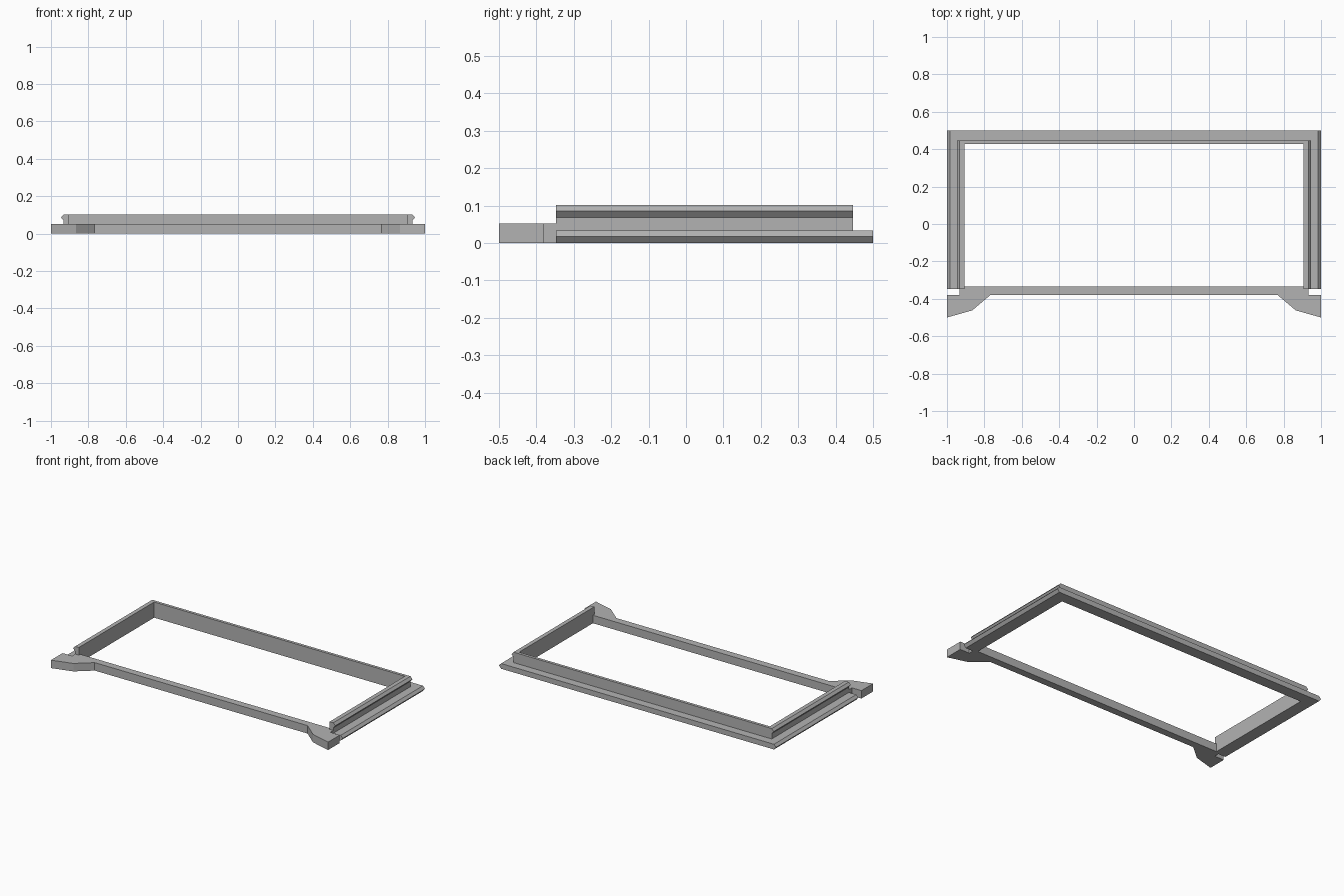
import bpy
import bmesh
from mathutils import Vector

cube = bpy.data.objects.get("Cube")
if cube:
    bpy.data.objects.remove(cube, do_unlink=True)

grey = bpy.data.materials.new("plain grey")
grey.use_nodes = True
grey.diffuse_color = (0.45, 0.45, 0.45, 1)
grey.node_tree.nodes["Principled BSDF"].inputs["Base Color"].default_value = grey.diffuse_color


def prism(name, outline, start, end, place):
    """Extrude a closed 2D outline from start to end; place maps (a, b, depth) to a point."""
    bm = bmesh.new()
    low, high = ([bm.verts.new(place(a, b, d)) for a, b in outline] for d in (start, end))
    bm.faces.new(low)
    bm.faces.new(high)
    n = len(outline)
    for i in range(n):
        j = (i + 1) % n
        bm.faces.new((low[i], low[j], high[j], high[i]))
    bmesh.ops.recalc_face_normals(bm, faces=bm.faces)
    mesh = bpy.data.meshes.new(name)
    bm.to_mesh(mesh)
    bm.free()
    mesh.materials.append(grey)
    obj = bpy.data.objects.new(name, mesh)
    bpy.context.collection.objects.link(obj)
    return obj


def along_x(a, b, d):
    return Vector((d, a, b))


def along_z(a, b, d):
    return Vector((a, b, d))


INNER, WALL, FRONT, BACK = 0.905, 0.932, -0.348, 0.447
parts = []

# Side rails: pointed lower flange and an upper wall with a pointed lip
flange = [(INNER, 0), (0.985, 0), (1, 0.018), (0.985, 0.034), (INNER, 0.034)]
lip_wall = [(INNER, 0.01), (WALL, 0.01), (WALL, 0.069), (0.946, 0.086), (WALL, 0.102), (INNER, 0.102)]
for label, side in (("left", 1), ("right", -1)):
    def along_y(a, b, d):
        return Vector((side * a, d, b))
    parts.append(prism(label + "_flange", flange, FRONT, 0.5, along_y))
    parts.append(prism(label + "_lip_wall", lip_wall, FRONT, BACK, along_y))

# Back rail: stepped section between the side rails
back = [(0.428, 0), (0.5, 0), (0.5, 0.034), (BACK, 0.034), (BACK, 0.102), (0.428, 0.102)]
parts.append(prism("back_rail", back, -0.92, 0.92, along_x))

# Front rail with a splayed foot at each end
half = [(0.768, -0.38), (0.865, -0.462), (1, -0.5), (1, -0.38), (WALL, -0.38), (WALL, FRONT),
        (INNER, FRONT), (INNER, -0.333)]
outline = half + [(-x, y) for x, y in reversed(half)]
parts.append(prism("front_rail", outline, 0, 0.052, along_z))

# Fuse the rails into one solid frame
frame = parts[0]
bpy.context.view_layer.objects.active = frame
for part in parts[1:]:
    fuse = frame.modifiers.new("fuse", 'BOOLEAN')
    fuse.operation = 'UNION'
    fuse.solver = 'EXACT'
    fuse.object = part
    bpy.ops.object.modifier_apply(modifier=fuse.name)
    bpy.data.objects.remove(part, do_unlink=True)
frame.name = frame.data.name = "slide_frame"
